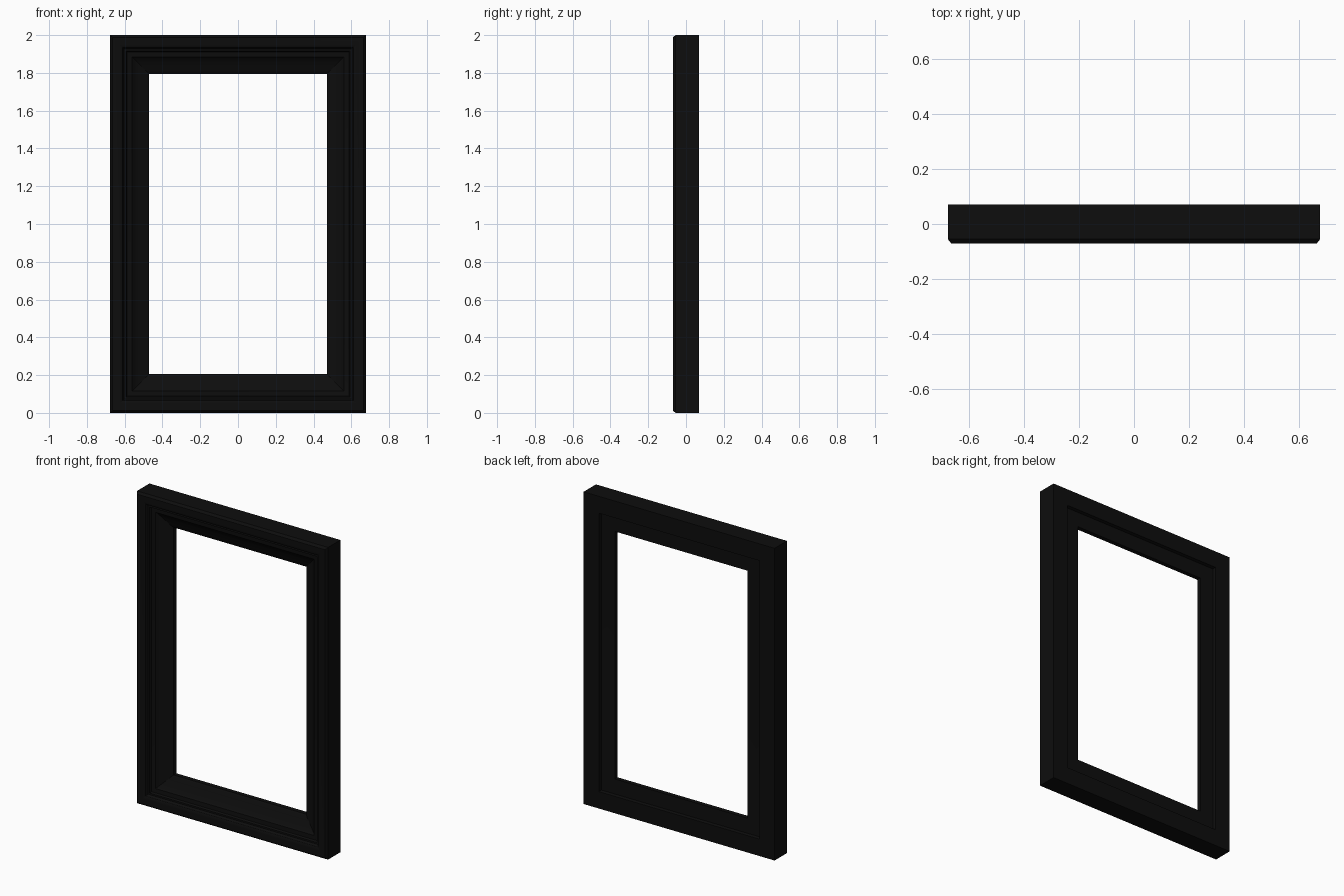
import bpy, bmesh

if "Cube" in bpy.data.objects:
    bpy.data.objects.remove(bpy.data.objects["Cube"])

# moulding profile: (distance inward from outer edge, depth y), front is -y
profile = [
    (0.000, 0.070), (0.000, -0.055), (0.012, -0.070), (0.050, -0.070),
    (0.066, -0.062), (0.074, -0.048), (0.084, -0.048), (0.090, -0.036),
    (0.115, -0.032), (0.122, -0.024), (0.150, -0.010), (0.180, 0.004),
    (0.195, 0.010), (0.207, 0.020),                      # inner lip front
    (0.207, 0.048), (0.112, 0.050), (0.108, 0.070),      # back rebate
]
HALF_W, HEIGHT = 0.677, 2.0

# sweep the profile round the four mitred corners
bm = bmesh.new()
rings = []
for sx, top in ((-1, 0), (1, 0), (1, 1), (-1, 1)):
    rings.append([bm.verts.new((sx * (HALF_W - d), y, HEIGHT - d if top else d))
                  for d, y in profile])
n = len(profile)
for k in range(4):
    a, b = rings[k], rings[(k + 1) % 4]
    for i in range(n):
        j = (i + 1) % n
        bm.faces.new((a[i], a[j], b[j], b[i]))
bmesh.ops.recalc_face_normals(bm, faces=bm.faces)
mesh = bpy.data.meshes.new("picture_frame")
bm.to_mesh(mesh)
bm.free()

frame = bpy.data.objects.new("picture_frame", mesh)
bpy.context.collection.objects.link(frame)

# single near-black paint
black = bpy.data.materials.new("black_paint")
black.diffuse_color = (0.004, 0.004, 0.004, 1)
black.use_nodes = True
black.node_tree.nodes["Principled BSDF"].inputs["Base Color"].default_value = black.diffuse_color
mesh.materials.append(black)

bpy.context.view_layer.objects.active = frame
frame.select_set(True)
bpy.ops.object.shade_smooth_by_angle(angle=0.5)
